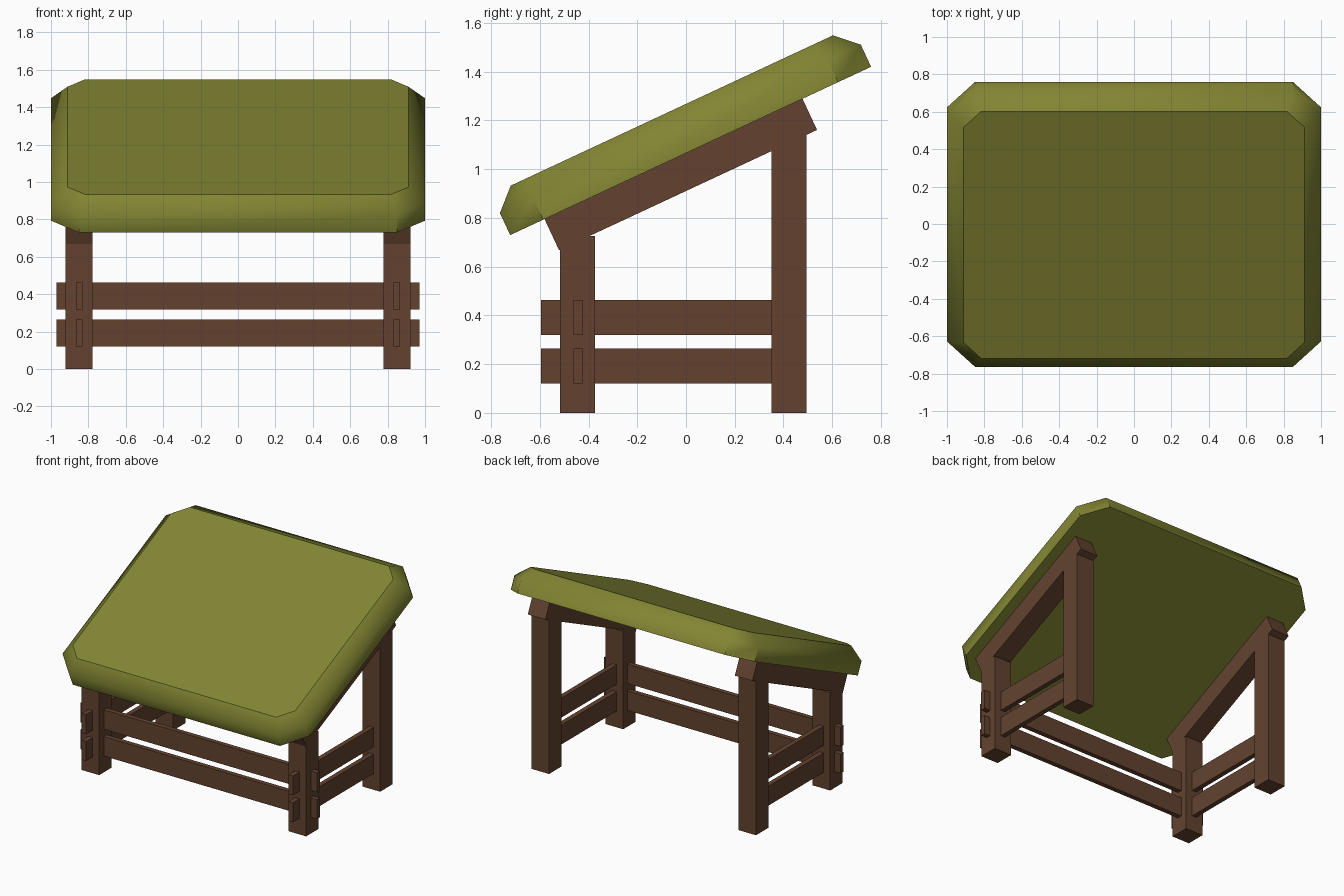
import bpy, bmesh, math
from mathutils import Matrix, Vector

if "Cube" in bpy.data.objects:
    bpy.data.objects.remove(bpy.data.objects["Cube"])


def material(name, col):
    m = bpy.data.materials.new(name)
    m.diffuse_color = (*col, 1)
    m.use_nodes = True
    m.node_tree.nodes["Principled BSDF"].inputs["Base Color"].default_value = m.diffuse_color
    return m


GREEN = material("olive green", (0.225, 0.235, 0.033))
BROWN = material("dark wood", (0.125, 0.055, 0.029))
TILT = Matrix.Rotation(math.radians(25), 4, 'X')


def add_object(name, bm, mat):
    bmesh.ops.recalc_face_normals(bm, faces=bm.faces)
    me = bpy.data.meshes.new(name)
    bm.to_mesh(me)
    bm.free()
    me.materials.append(mat)
    ob = bpy.data.objects.new(name, me)
    bpy.context.collection.objects.link(ob)
    return ob


def box(name, lo, hi, matrix=Matrix()):
    """Axis-aligned box between two corners, then transformed."""
    bm = bmesh.new()
    bmesh.ops.create_cube(bm, size=1)
    lo, hi = Vector(lo), Vector(hi)
    for v in bm.verts:
        v.co = matrix @ Vector([(a + b) / 2 + c * (b - a)
                                for a, b, c in zip(lo, hi, v.co)])
    return add_object(name, bm, BROWN)


def octagon(bm, hx, hy, cut, z):
    """Rectangle ring with cut corners, in the tilted frame of the top."""
    pts = []
    for sx, sy in ((1, 1), (-1, 1), (-1, -1), (1, -1)):
        pair = [(sx * hx, sy * (hy - cut)), (sx * (hx - cut), sy * hy)]
        pts += pair if sx * sy > 0 else pair[::-1]
    return [bm.verts.new(TILT @ Vector((x, y + 0.4715, z))) for x, y in pts]


# Slanted top: straight lower band, bevelled upper band, cut corners
bm = bmesh.new()
rings = [octagon(bm, 1.0, 0.817, 0.15, 0.966),
         octagon(bm, 1.0, 0.817, 0.15, 1.066),
         octagon(bm, 0.912, 0.729, 0.095, 1.149)]
for a, b in zip(rings, rings[1:]):
    for i in range(8):
        j = (i + 1) % 8
        bm.faces.new((a[i], a[j], b[j], b[i])).smooth = True
bm.faces.new(rings[0][::-1])
bm.faces.new(rings[2])
# Crisp rims and lower corners, soft bevel between
upper = set(rings[1]) | set(rings[2])
for e in bm.edges:
    in_rim = all(v in rings[2] for v in e.verts)
    e.smooth = not in_rim and all(v in upper for v in e.verts)
add_object("slanted_top", bm, GREEN)

# Legs, rafters and side rails on both sides
for side, s in (("left", -1), ("right", 1)):
    x0, x1 = s * 0.849 - 0.072, s * 0.849 + 0.072
    box(side + "_front_leg", (x0, -0.517, 0), (x1, -0.374, 0.725))
    box(side + "_back_leg", (x0, 0.35, 0), (x1, 0.495, 1.15))
    box(side + "_rafter", (x0, -0.19, 0.825), (x1, 0.978, 0.97), TILT)
    for level, z in (("lower", 0.12), ("upper", 0.319)):
        box(f"{side}_{level}_side_rail", (s * 0.849 - 0.018, -0.595, z),
            (s * 0.849 + 0.018, 0.42, z + 0.144))

# Front rails passing through the front legs
for level, z in (("lower", 0.12), ("upper", 0.319)):
    box(level + "_front_rail", (-0.97, -0.461, z), (0.97, -0.425, z + 0.144))
